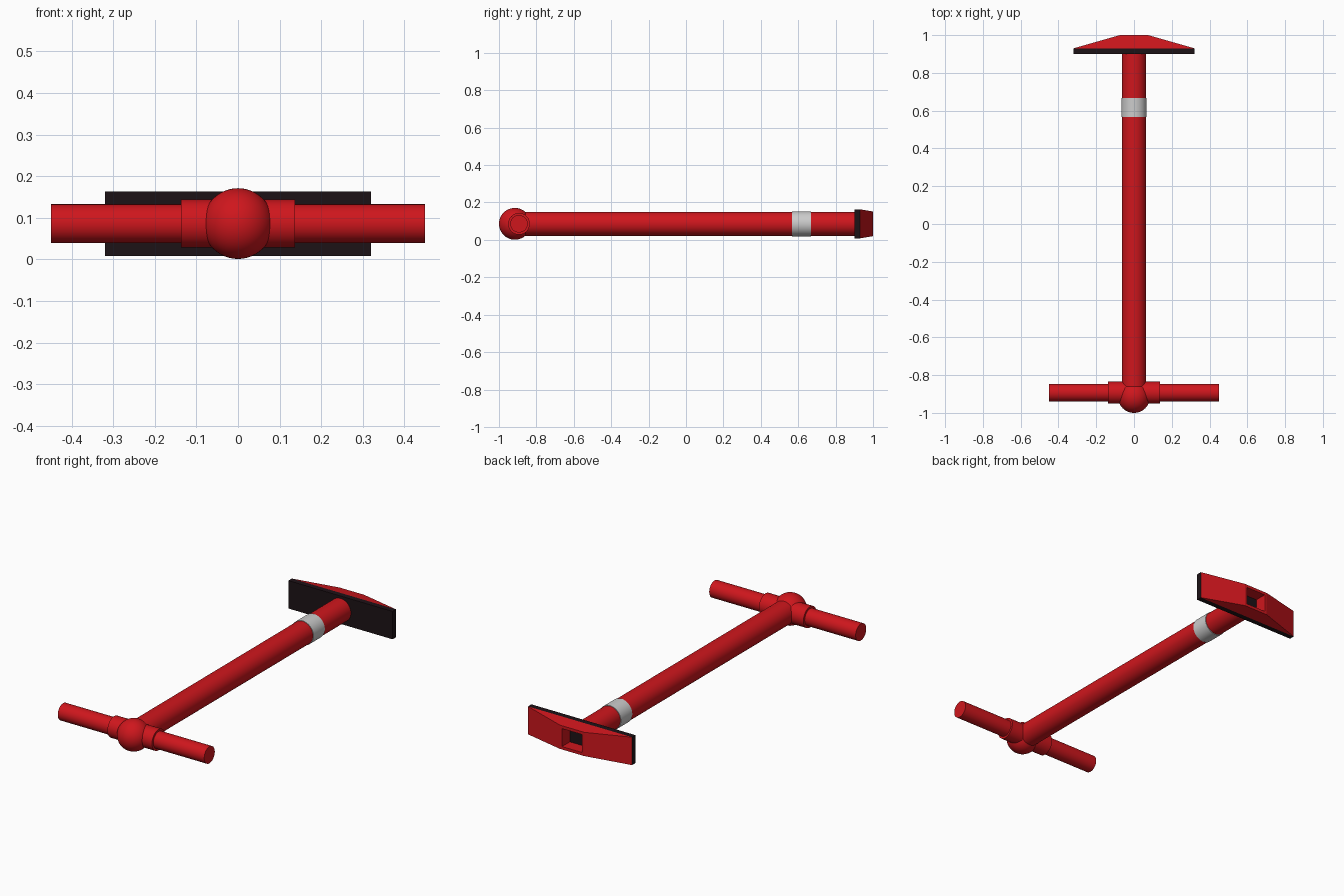
import bpy, bmesh
from math import pi, radians

if "Cube" in bpy.data.objects:
    bpy.data.objects.remove(bpy.data.objects["Cube"])

ZC = 0.086          # height of the common centre line
GRIP_Y = -0.893     # axis of the cross handle


def material(name, rgb):
    m = bpy.data.materials.new(name)
    m.diffuse_color = (*rgb, 1)
    m.use_nodes = True
    m.node_tree.nodes["Principled BSDF"].inputs["Base Color"].default_value = m.diffuse_color
    return m


RED = material("red_paint", (0.62, 0.008, 0.012))
DARK = material("dark_rubber", (0.012, 0.006, 0.008))


def finish(name, mat=None, smooth=True):
    ob = bpy.context.object
    ob.name = name
    if mat:
        ob.data.materials.append(mat)
    if smooth:
        bpy.ops.object.shade_smooth_by_angle(angle=radians(35))
    return ob


def rod(name, axis, start, end, radius, offset, mat=None):
    """Cylinder along x or y; offset is its position on the other flat axis."""
    mid = (start + end) / 2
    loc = (mid, offset, ZC) if axis == 'x' else (offset, mid, ZC)
    rot = (0, pi / 2, 0) if axis == 'x' else (pi / 2, 0, 0)
    bpy.ops.mesh.primitive_cylinder_add(vertices=48, radius=radius, depth=end - start,
                                        location=loc, rotation=rot)
    return finish(name, mat)


# Long shaft with its grey band
rod("shaft", 'y', -0.90, 0.91, 0.064, 0, RED)
rod("shaft_band", 'y', 0.567, 0.667, 0.067, 0)

# Cross handle, thicker collar and ball joint
rod("handle_bar", 'x', -0.45, 0.45, 0.0465, GRIP_Y, RED)
rod("handle_collar", 'x', -0.137, 0.137, 0.058, GRIP_Y, RED)
bpy.ops.mesh.primitive_uv_sphere_add(segments=48, ring_count=24, radius=0.085,
                                     location=(0, -0.915, ZC), rotation=(pi / 2, 0, 0))
finish("ball_joint", RED)

# Dark plate at the far end
bpy.ops.mesh.primitive_cube_add(size=1, location=(0, 0.915, ZC))
bpy.context.object.scale = (0.64, 0.03, 0.155)
finish("head_plate", DARK, smooth=False)

# Tapered head with a square socket: four rectangular loops (half x, y, half z)
loops = [(0.32, 0.93, 0.0775), (0.075, 1.0, 0.066), (0.062, 1.0, 0.05), (0.062, 0.931, 0.05)]
bm = bmesh.new()
rings = [[bm.verts.new((sx * hx, y, ZC + sz * hz))
          for sx, sz in ((-1, -1), (1, -1), (1, 1), (-1, 1))] for hx, y, hz in loops]
for a, b in zip(rings, rings[1:] + rings[:1]):
    for i in range(4):
        j = (i + 1) % 4
        bm.faces.new((a[i], a[j], b[j], b[i]))
bmesh.ops.recalc_face_normals(bm, faces=bm.faces)
mesh = bpy.data.meshes.new("tapered_head")
bm.to_mesh(mesh)
bm.free()
mesh.materials.append(RED)
bpy.context.collection.objects.link(bpy.data.objects.new("tapered_head", mesh))
